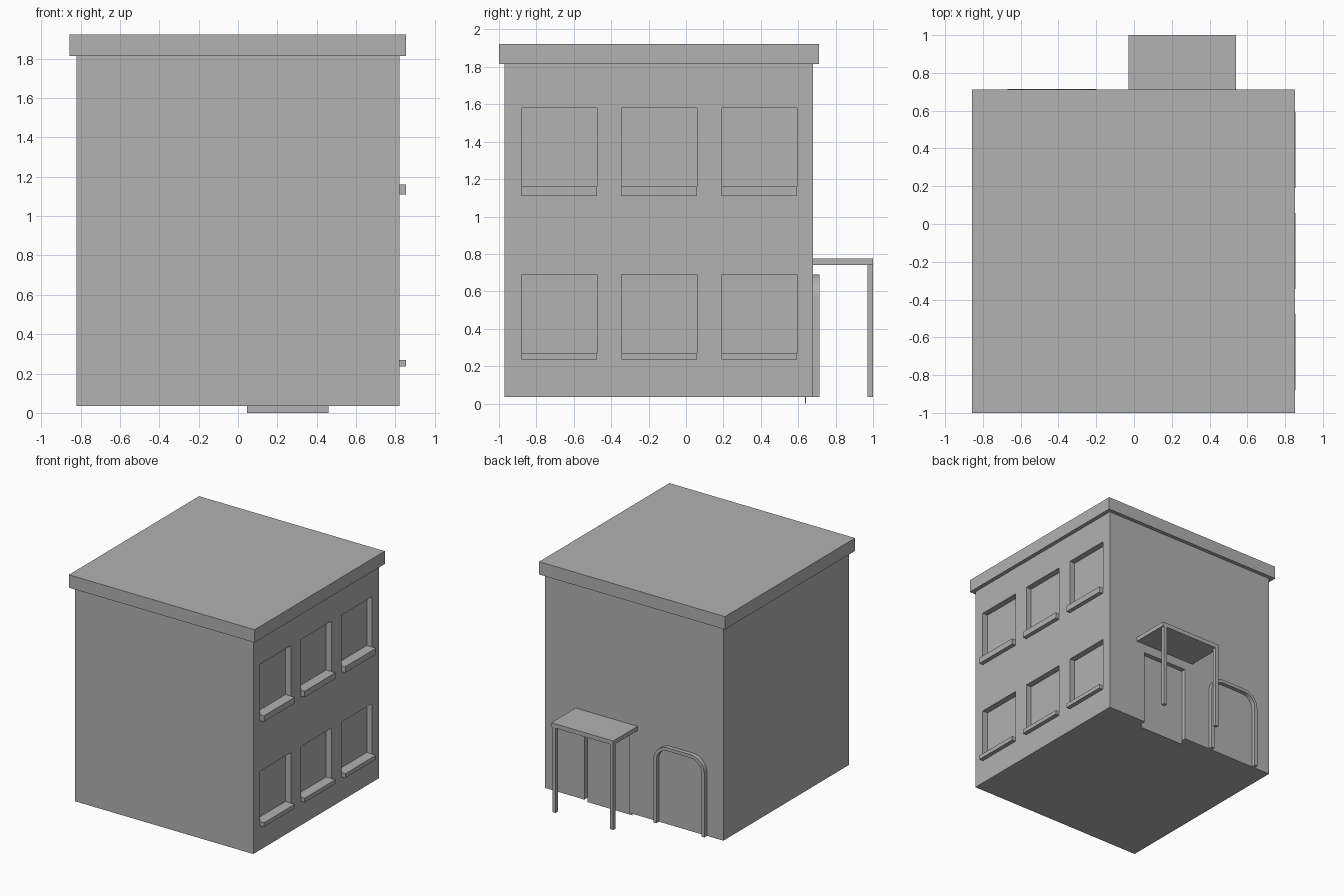
import bpy, bmesh, math
from mathutils import Vector

if "Cube" in bpy.data.objects:
    bpy.data.objects.remove(bpy.data.objects["Cube"])

grey = bpy.data.materials.new("plain grey")
grey.diffuse_color = (0.445, 0.445, 0.445, 1)
grey.use_nodes = True
grey.node_tree.nodes["Principled BSDF"].inputs["Base Color"].default_value = grey.diffuse_color


def finish(bm, name):
    bmesh.ops.recalc_face_normals(bm, faces=bm.faces)
    mesh = bpy.data.meshes.new(name)
    bm.to_mesh(mesh)
    bm.free()
    mesh.materials.append(grey)
    obj = bpy.data.objects.new(name, mesh)
    bpy.context.collection.objects.link(obj)
    return obj


def box(name, x, y, z):
    """Box from (min, max) ranges on each axis."""
    bm = bmesh.new()
    bmesh.ops.create_cube(bm, size=1)
    for v in bm.verts:
        v.co = Vector([r[0] if c < 0 else r[1] for c, r in zip(v.co, (x, y, z))])
    return finish(bm, name)


def cut(target, cutter):
    cutter.hide_render = True
    cutter.hide_set(True)
    cutter.display_type = 'WIRE'
    mod = target.modifiers.new(cutter.name, 'BOOLEAN')
    mod.operation = 'DIFFERENCE'
    mod.solver = 'EXACT'
    mod.object = cutter


# Main block and flat roof
walls = box("walls", (-0.82, 0.82), (-0.97, 0.68), (0.035, 1.815))
box("roof", (-0.857, 0.853), (-1.0, 0.712), (1.815, 1.922))

# Recessed windows with sills, two floors of three
for z0, z1, sill in ((0.235, 0.69, 0.035), (1.11, 1.58, 0.05)):
    for y0 in (-0.88, -0.345, 0.19):
        span = (y0, y0 + 0.404)
        cut(walls, box("window_cutter", (0.77, 0.95), span, (z0, z1)))
        box("window_sill", (0.77, 0.855), span, (z0, z0 + sill))

# Doorway recess and thin door panel reaching the ground
cut(walls, box("door_cutter", (0.045, 0.46), (0.64, 0.8), (-0.1, 0.665)))
box("door_panel", (0.045, 0.46), (0.637, 0.641), (0.0, 0.665))

# Canopy on two posts
box("canopy", (-0.03, 0.54), (0.68, 1.0), (0.74, 0.776))
for x0 in (-0.03, 0.5):
    box("canopy_post", (x0, x0 + 0.03), (0.97, 1.0), (0.035, 0.74))


def arch_outline(x0, x1, top, radius, steps=8):
    """Open outline: up one side, round both corners, down the other."""
    pts = [(x0, 0.035)]
    for cx, start in ((x0 + radius, math.pi), (x1 - radius, math.pi / 2)):
        for i in range(steps + 1):
            a = start - i / steps * math.pi / 2
            pts.append((cx + radius * math.cos(a), top - radius + radius * math.sin(a)))
    return pts + [(x1, 0.035)]


# Round-cornered frame standing proud of the back wall
bm = bmesh.new()
w = 0.027
outer = arch_outline(-0.67, -0.2, 0.69, 0.13)
inner = arch_outline(-0.67 + w, -0.2 - w, 0.69 - w, 0.13 - w)
rings = [[bm.verts.new((x, y, z)) for x, z in line]
         for line, y in ((outer, 0.675), (outer, 0.715), (inner, 0.715), (inner, 0.675))]
for k in range(4):
    a, b = rings[k], rings[(k + 1) % 4]
    for i in range(len(a) - 1):
        bm.faces.new((a[i], a[i + 1], b[i + 1], b[i]))
for end in (0, -1):
    bm.faces.new([r[end] for r in rings])
frame = finish(bm, "arched_frame")
bpy.context.view_layer.objects.active = frame
frame.select_set(True)
bpy.ops.object.shade_smooth_by_angle(angle=math.radians(30))
